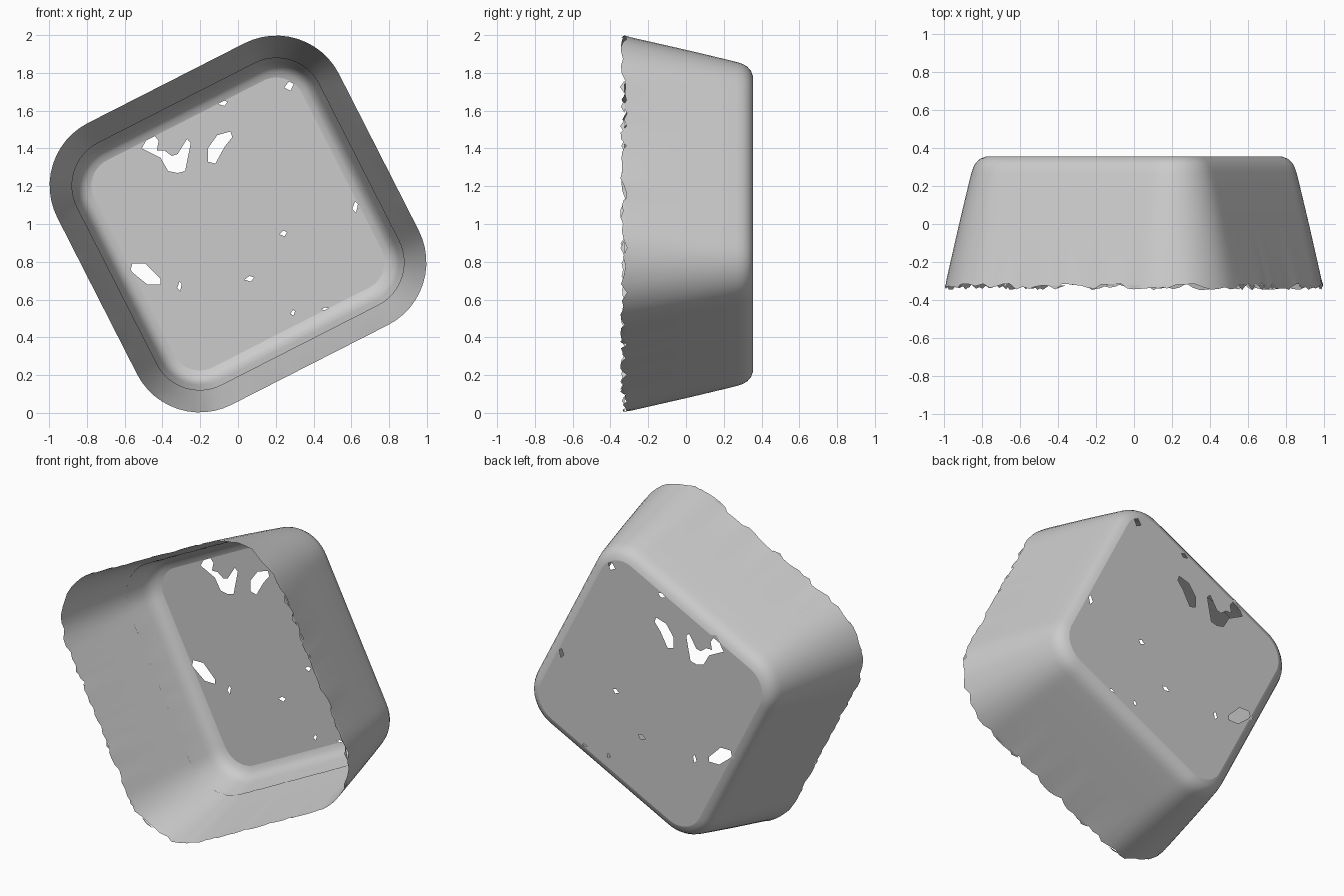
import bpy, bmesh, math, random
from mathutils import Vector

random.seed(4)
cube = bpy.data.objects.get("Cube")
if cube:
    bpy.data.objects.remove(cube, do_unlink=True)

TILT = math.radians(27)
CORE = 0.465            # distance from the middle to each corner centre
BACK = 0.355
EDGE_STEPS, CORNER_STEPS = 24, 12

grey = bpy.data.materials.new("plain grey")
grey.use_nodes = True
grey.diffuse_color = (0.6, 0.6, 0.6, 1)
grey.node_tree.nodes["Principled BSDF"].inputs["Base Color"].default_value = (0.6, 0.6, 0.6, 1)


def ring_points(radius, y):
    """Tilted rounded square in the plane at depth y."""
    points = []
    for side in range(4):
        start = side * math.pi / 2
        for i in range(CORNER_STEPS):
            a = start + math.pi / 2 * i / CORNER_STEPS
            turn = start + math.pi / 4
            reach = CORE * math.sqrt(2)
            points.append((reach * math.cos(turn) + radius * math.cos(a),
                           reach * math.sin(turn) + radius * math.sin(a)))
        # straight run to the next corner
        nxt = start + math.pi / 2
        along = Vector((-math.sin(nxt), math.cos(nxt)))
        out = Vector((math.cos(nxt), math.sin(nxt)))
        for i in range(EDGE_STEPS):
            p = out * (CORE + radius) + along * CORE * (2 * i / EDGE_STEPS - 1)
            points.append(tuple(p))
    c, s = math.cos(TILT), math.sin(TILT)
    return [Vector((u * c - v * s, y, 1 + u * s + v * c)) for u, v in points]


def finish(bm, name):
    mesh = bpy.data.meshes.new(name)
    bm.to_mesh(mesh)
    bm.free()
    mesh.materials.append(grey)
    obj = bpy.data.objects.new(name, mesh)
    bpy.context.collection.objects.link(obj)
    bpy.ops.object.select_all(action='DESELECT')
    obj.select_set(True)
    bpy.context.view_layer.objects.active = obj
    bpy.ops.object.shade_smooth_by_angle(angle=math.radians(40))
    return obj


def loft(name, profile, ragged=0.0):
    """Join rings given as (depth, corner radius); roughen the first ring."""
    bm = bmesh.new()
    rings = [[bm.verts.new(p) for p in ring_points(r, y)] for y, r in profile]
    for v in rings[0]:
        v.co.y += random.uniform(-ragged, ragged)
    n = len(rings[0])
    for a, b in zip(rings, rings[1:]):
        for i in range(n):
            j = (i + 1) % n
            bm.faces.new((a[i], a[j], b[j], b[i]))
    bmesh.ops.recalc_face_normals(bm, faces=bm.faces)
    return finish(bm, name)


# Flared wall with a torn front rim, curving into the back
curve = [(0.27, 0.232), (0.30, 0.222), (0.325, 0.207), (0.345, 0.184), (BACK, 0.155)]
loft("tub_wall", [(-0.33, 0.372), (-0.29, 0.363), (0.0, 0.297), (0.16, 0.259)] + curve, 0.018)

# Thin inner skin over the curved part
loft("inner_skin", [(y - 0.004, r - 0.005) for y, r in [(0.15, 0.261)] + curve], 0.008)

# Small loose flakes along the rim
bm = bmesh.new()
rim = ring_points(0.372, -0.325)
for k in range(0, len(rim) - 2, 3):
    if random.random() < 0.6:
        p, q = rim[k], rim[k + 2]
        tip = (p + q) / 2 + Vector((0, random.uniform(-0.025, -0.01), 0))
        bm.faces.new([bm.verts.new(c) for c in (p, q, tip)])
finish(bm, "rim_flakes")

# Back panel with torn holes
large_holes = [
    [(-.51, 1.40), (-.46, 1.49), (-.42, 1.44), (-.43, 1.39), (-.39, 1.39), (-.35, 1.36),
     (-.32, 1.37), (-.27, 1.45), (-.25, 1.43), (-.28, 1.28), (-.32, 1.27), (-.37, 1.28),
     (-.41, 1.35)],
    [(-.16, 1.33), (-.16, 1.4), (-.11, 1.47), (-.04, 1.49), (-.03, 1.46), (-.07, 1.41),
     (-.12, 1.32)],
    [(-.59, .75), (-.56, .79), (-.49, .79), (-.41, .71), (-.41, .68), (-.48, .68), (-.53, .72)],
]
# centre and half size of the small holes
small_holes = [(-.08, 1.64, .025, .015), (.27, 1.73, .025, .025), (.62, 1.09, .015, .03),
               (.24, .95, .02, .015), (.06, .71, .025, .015), (-.31, .67, .012, .025),
               (.29, .53, .012, .015), (.46, .55, .02, .008)]
holes = large_holes + [[(x - w, z - h / 3), (x, z + h), (x + w, z + h / 2), (x + w / 3, z - h)]
                       for x, z, w, h in small_holes]
bm = bmesh.new()
loops = [ring_points(0.155, BACK)] + [[Vector((x, BACK, z)) for x, z in h] for h in holes]
edges = []
for loop in loops:
    verts = [bm.verts.new(p) for p in loop]
    edges += [bm.edges.new((verts[i - 1], verts[i])) for i in range(len(verts))]
bmesh.ops.triangle_fill(bm, use_beauty=True, use_dissolve=False, edges=edges, normal=(0, 1, 0))
finish(bm, "back_panel")
